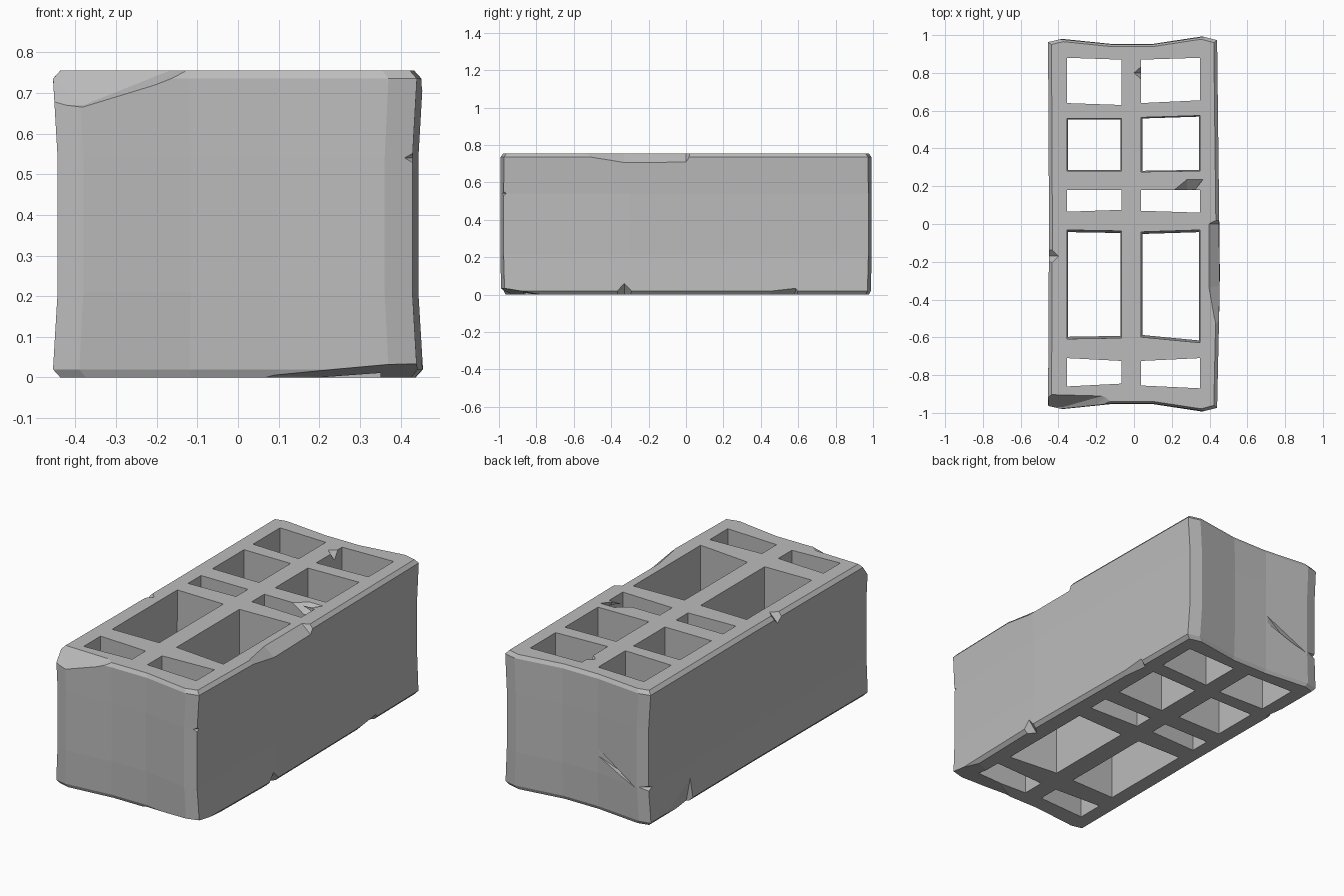
import bpy
import bmesh
from mathutils import Vector

default_cube = bpy.data.objects.get("Cube")
if default_cube:
    bpy.data.objects.remove(default_cube, do_unlink=True)

HEIGHT = 0.755

concrete = bpy.data.materials.new("grey concrete")
concrete.use_nodes = True
grey = (0.5, 0.5, 0.5, 1)
concrete.diffuse_color = grey
shader = concrete.node_tree.nodes["Principled BSDF"]
shader.inputs["Base Color"].default_value = grey
shader.inputs["Roughness"].default_value = 0.9


def make_object(name, bm):
    bmesh.ops.recalc_face_normals(bm, faces=bm.faces)
    mesh = bpy.data.meshes.new(name)
    bm.to_mesh(mesh)
    bm.free()
    mesh.materials.append(concrete)
    obj = bpy.data.objects.new(name, mesh)
    bpy.context.collection.objects.link(obj)
    return obj


def loft(bm, rings):
    """Close a stack of matching point rings into a solid."""
    loops = [[bm.verts.new(p) for p in ring] for ring in rings]
    for low, high in zip(loops, loops[1:]):
        for i in range(len(low)):
            j = (i + 1) % len(low)
            bm.faces.new((low[i], low[j], high[j], high[i]))
    bm.faces.new(loops[0][::-1])
    bm.faces.new(loops[-1])


def cut(target, name, bm):
    """Subtract a solid from the target, then drop the cutter."""
    cutter = make_object(name, bm)
    cutter.hide_render = True
    mod = target.modifiers.new(name, "BOOLEAN")
    mod.operation = "DIFFERENCE"
    mod.solver = "EXACT"
    mod.object = cutter
    bpy.context.view_layer.objects.active = target
    bpy.ops.object.modifier_apply(modifier=mod.name)
    bpy.data.objects.remove(cutter, do_unlink=True)


def hull(points):
    bm = bmesh.new()
    verts = [bm.verts.new(p) for p in points]
    result = bmesh.ops.convex_hull(bm, input=verts)
    spare = [v for v in result["geom_interior"] if isinstance(v, bmesh.types.BMVert)]
    bmesh.ops.delete(bm, geom=spare, context="VERTS")
    return bm


def pyramid_chip(center, radii):
    """Octahedron whose inner half bites a small notch."""
    points = []
    for axis in range(3):
        for sign in (-1, 1):
            p = Vector(center)
            p[axis] += sign * radii[axis]
            points.append(p)
    return hull(points)


# Outer outline: hollowed ends and chamfered corners, front mirrored to back
front = [(-0.455, -0.965), (-0.39, -0.98), (-0.12, -0.953), (0.1, -0.953),
         (0.37, -0.993), (0.44, -0.975), (0.455, -0.3)]
back = [(x, -y) for x, y in reversed(front[:-1])]
outline = front + back + [(-0.45, 0)]

# Levels: height, width factor, length factor
levels = [(0, 0.96, 0.985), (0.02, 1, 0.995), (0.21, 0.975, 1),
          (0.54, 0.975, 1), (0.735, 1, 0.998), (HEIGHT, 0.96, 0.985)]
bm = bmesh.new()
loft(bm, [[(x * w, y * d, z) for x, y in outline] for z, w, d in levels])
block = make_object("hollow_block", bm)

# Vertical cells: side y values (left back, right back, right front, left front)
columns = {
    (-0.355, -0.065): [(0.88, 0.87, 0.63, 0.64), (0.56, 0.56, 0.28, 0.28),
                       (0.18, 0.18, 0.075, 0.065), (-0.03, -0.035, -0.605, -0.61),
                       (-0.71, -0.725, -0.845, -0.86)],
    (0.037, 0.35): [(0.87, 0.88, 0.655, 0.64), (0.565, 0.575, 0.28, 0.275),
                    (0.18, 0.18, 0.06, 0.07), (-0.04, -0.03, -0.63, -0.6),
                    (-0.725, -0.71, -0.87, -0.855)],
}
bm = bmesh.new()
for (x0, x1), cells in columns.items():
    for row, (a, b, c, d) in enumerate(cells):
        top = [Vector((x, y, HEIGHT + 0.1)) for x, y in
               ((x0, d), (x1, c), (x1, b), (x0, a))]
        middle = sum(top, Vector()) / 4
        taper = 0.95 if row in (1, 3) else 1
        bottom = [middle + (p - middle) * taper for p in top]
        for p in bottom:
            p.z = -0.1
        loft(bm, [bottom, top])
cut(block, "cell_cutter", bm)

# Small pyramid notches on edges and ribs
notches = [((0.44, -1, 0.54), (0.05, 0.05, 0.04)),
           ((0.46, -0.33, 0), (0.06, 0.06, 0.07)),
           ((-0.46, -0.17, HEIGHT), (0.06, 0.06, 0.06)),
           ((0.04, 0.8, HEIGHT), (0.04, 0.035, 0.05)),
           ((-0.46, 0.98, 0.21), (0.07, 0.06, 0.025)),
           ((-0.46, -0.98, 0.34), (0.025, 0.04, 0.06))]
for center, radii in notches:
    cut(block, "notch_cutter", pyramid_chip(center, radii))

# Broken front corner, top edge, bottom edges, rib and back crack
wedges = [
    [(-0.5, -1.1, 0.6), (-0.5, -0.97, 0.67), (-0.38, -0.97, 0.67), (-0.38, -1.1, 0.6),
     (-0.13, -0.96, 0.745), (-0.13, -0.9, 0.77), (-0.5, -0.89, 0.77),
     (-0.13, -1.1, 0.8), (-0.5, -1.1, 0.8)],
    [(0.46, -0.66, 0.75), (0.46, -0.33, 0.7), (0.46, 0, 0.7), (0.46, 0.03, 0.75),
     (0.39, -0.33, 0.76), (0.39, 0, 0.76), (0.5, -0.33, 0.8), (0.5, 0, 0.8)],
    [(0, -0.95, -0.01), (0, -1, 0.01), (0.46, -1, 0.04), (0.46, -0.7, -0.01),
     (0.36, -0.9, -0.01), (0.5, -1.1, -0.02)],
    [(0.46, 0.2, 0), (0.46, 0.59, 0.05), (0.46, 0.62, 0), (0.4, 0.58, -0.01),
     (0.5, 0.4, -0.02), (0.5, 0.59, 0.05)],
    [(-0.46, 0.9, 0), (-0.46, 0.6, 0.2), (-0.46, 0.58, -0.01), (-0.42, 0.6, -0.01),
     (-0.5, 0.6, 0.1)],
    [(0.2, 0.17, HEIGHT), (0.28, 0.235, HEIGHT), (0.365, 0.235, HEIGHT),
     (0.36, 0.17, 0.7), (0.28, 0.17, 0.7), (0.3, 0.2, 0.8)],
    [(-0.07, 0.96, 0.38), (-0.07, 0.96, 0.33), (-0.38, 0.99, 0.2),
     (-0.34, 0.93, 0.21), (-0.2, 1.02, 0.27)],
]
for points in wedges:
    cut(block, "chip_cutter", hull(points))

# Crisp facets and a single material throughout
for poly in block.data.polygons:
    poly.use_smooth = False
    poly.material_index = 0
